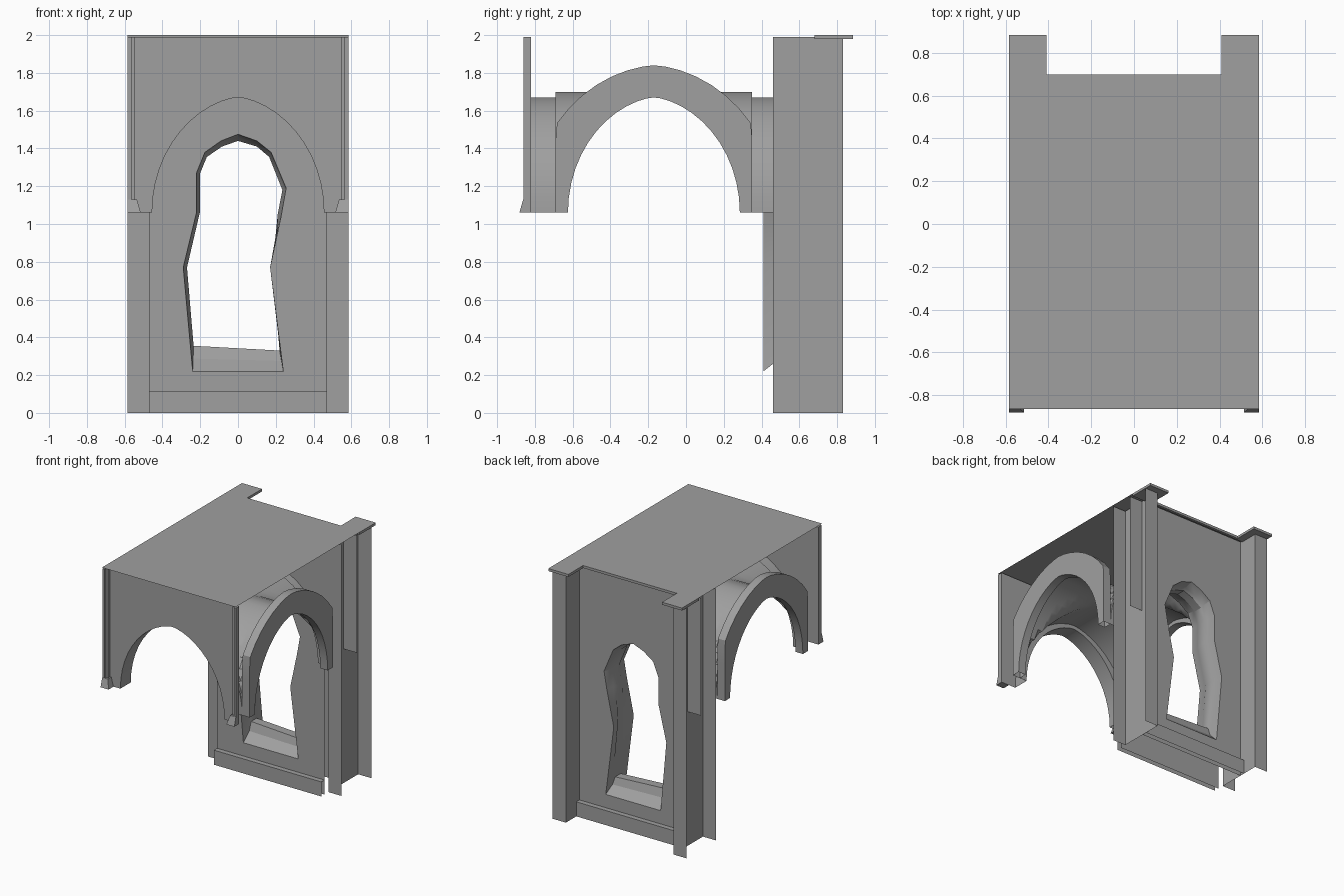
import bpy, bmesh, math
from mathutils import Vector

cube = bpy.data.objects.get("Cube")
if cube:
    bpy.data.objects.remove(cube, do_unlink=True)

stone = bpy.data.materials.new("grey_stone")
stone.use_nodes = True
GREY = (0.35, 0.35, 0.35, 1)
stone.diffuse_color = GREY
stone.node_tree.nodes["Principled BSDF"].inputs["Base Color"].default_value = GREY

SPRING, TOP = 1.06, 1.99      # arch springing and wall top
HALF, EDGE = 0.47, 0.585      # inner bay half width and outer half width
MID = -0.17                   # vault centre along y
STEPS = 12


def finish(name, bm, smooth=False):
    bmesh.ops.remove_doubles(bm, verts=bm.verts, dist=0.0002)
    bmesh.ops.recalc_face_normals(bm, faces=bm.faces)
    mesh = bpy.data.meshes.new(name)
    bm.to_mesh(mesh)
    bm.free()
    mesh.materials.append(stone)
    obj = bpy.data.objects.new(name, mesh)
    bpy.context.collection.objects.link(obj)
    if smooth:
        bpy.ops.object.select_all(action='DESELECT')
        obj.select_set(True)
        bpy.context.view_layer.objects.active = obj
        bpy.ops.object.shade_smooth_by_angle(angle=math.radians(30))
    return obj


def loft(name, loops, closed=False, smooth=True):
    """Skin a row of equal-length loops of 3D points."""
    bm = bmesh.new()
    rows = [[bm.verts.new(p) for p in loop] for loop in loops]
    for a, b in zip(rows, rows[1:]):
        n = len(a)
        for i in range(n if closed else n - 1):
            j = (i + 1) % n
            bm.faces.new((a[i], a[j], b[j], b[i]))
    return finish(name, bm, smooth)


def sheet(name, loops, y):
    """Flat panel facing front or back; later loops are holes."""
    bm = bmesh.new()
    edges = []
    for loop in loops:
        vs = [bm.verts.new((x, y, z)) for x, z in loop]
        edges += [bm.edges.new((vs[i - 1], vs[i])) for i in range(len(vs))]
    bmesh.ops.triangle_fill(bm, edges=edges, use_beauty=True,
                            normal=Vector((0, -1, 0)))
    return finish(name, bm)


def rect(x0, x1, z0, z1):
    return [(x0, z0), (x0, z1), (x1, z1), (x1, z0)]


def block(name, lo, hi, flare=(0, 0)):
    """Box whose bottom may flare inward in x and outward to the front."""
    loops = []
    for z, fx, fy in ((lo[2], *flare), (hi[2], 0, 0)):
        side = 1 if lo[0] > 0 else -1
        x0, x1 = (lo[0] - fx, hi[0]) if side > 0 else (lo[0], hi[0] + fx)
        loops.append([(x0, lo[1] - fy, z), (x1, lo[1] - fy, z),
                      (x1, hi[1], z), (x0, hi[1], z)])
    bm = bmesh.new()
    a, b = [[bm.verts.new(p) for p in l] for l in loops]
    for i in range(4):
        bm.faces.new((a[i - 1], a[i], b[i], b[i - 1]))
    bm.faces.new(a)
    bm.faces.new(b)
    return finish(name, bm)


def arch(a, h, limit=9):
    """Pointed arch, halfway between an ellipse and a two-centred arch."""
    r = (a * a + h * h) / (2 * a)
    right = []
    for i in range(STEPS + 1):
        s = math.sin(math.pi / 2 * i / STEPS)
        x = (a * math.sqrt(max(0, 1 - s * s))
             + math.sqrt(r * r - (s * h) ** 2) - (r - a)) / 2
        right.append((min(x, limit), SPRING + s * h))
    return [(-x, z) for x, z in right] + right[-2::-1]


INNER = arch(0.455, 0.61)
VAULT = arch(0.52, 0.64)
OUTER = arch(0.66, 0.78, 0.52)


def at_y(loop, y):
    return [(x, y, z) for x, z in loop]


def at_x(loop, x):
    return [(x, MID + u, z) for u, z in loop]


# Roof with rear lips over the buttresses
roof = bmesh.new()
outline = [(-EDGE, -0.865), (EDGE, -0.865), (EDGE, 0.885), (0.41, 0.885),
           (0.41, 0.7), (-0.41, 0.7), (-0.41, 0.885), (-EDGE, 0.885)]
roof.faces.new([roof.verts.new((x, y, 2.0)) for x, y in outline])
finish("roof", roof)
block("roof_lip_middle", (-0.41, 0.68, 1.98), (0.41, 0.7, 2.0))
for side, word in ((1, "left"), (-1, "right")):
    x0, x1 = sorted((0.41 * side, EDGE * side))
    block("roof_lip_" + word, (x0, 0.68, 1.98), (x1, 0.885, 2.0))

# Walls pierced by the pointed arch
frame = [(-EDGE, TOP), (-EDGE, SPRING)] + INNER + [(EDGE, SPRING), (EDGE, TOP)]
sheet("front_wall", [frame], -0.82)
sheet("rear_upper_wall", [frame], 0.46)

# Front and rear arch tunnels, stepped out to the vault
loft("front_arch", [at_y(INNER, -0.82), at_y(INNER, -0.69), at_y(VAULT, -0.69)])
loft("rear_arch", [at_y(INNER, 0.46), at_y(INNER, 0.35), at_y(VAULT, 0.35)])

# Groin vault: the higher of two crossing pointed barrels
loft("groin_vault", [[(x, MID + u, max(zx, zu)) for u, zu in VAULT]
                     for x, zx in VAULT])

# Side arches, corner shafts and rear buttress channels
for side, word in ((1, "left"), (-1, "right")):
    def span(a, b):
        return sorted((a * side, b * side))

    e, i = EDGE * side, 0.52 * side
    loft(word + "_side_arch", [at_x(INNER, i), at_x(INNER, e), at_x(OUTER, e),
                               at_x(OUTER, i), at_x(INNER, i)])
    x0, x1 = span(0.545, 0.57)
    block(word + "_inner_shaft", (x0, -0.845, 1.13), (x1, -0.82, TOP))
    x0, x1 = span(0.565, EDGE)
    block(word + "_outer_shaft", (x0, -0.86, 1.13), (x1, -0.82, TOP))
    x0, x1 = span(0.535, EDGE)
    block(word + "_shaft_base", (x0, -0.862, SPRING), (x1, -0.82, 1.13),
          flare=(0.02, 0.02))
    x0, x1 = span(HALF, EDGE)
    sheet(word + "_buttress_front", [rect(x0, x1, 0, SPRING)], 0.46)
    sheet(word + "_buttress_back", [rect(x0, x1, 0, TOP)], 0.83)
    sheet(word + "_upper_link_wall", [rect(x0, x1, SPRING, TOP)], 0.65)
    x = HALF * side
    loft(word + "_buttress_side", [[(x, y, 0), (x, y, TOP)] for y in (0.46, 0.83)],
         smooth=False)

# Irregular window: splayed mouth and narrower throat
mouth = [(-.24, .22), (-.29, .77), (-.22, 1.06), (-.22, 1.27), (-.175, 1.38),
         (-.09, 1.44), (0, 1.475), (.1, 1.44), (.175, 1.38), (.255, 1.19),
         (.23, 1.05), (.17, .77), (.24, .22)]
throat = [(-.235, .355), (-.27, .77), (-.2, 1.07), (-.2, 1.27), (-.165, 1.355),
          (-.085, 1.41), (0, 1.44), (.1, 1.41), (.165, 1.355), (.235, 1.18),
          (.21, 1.05), (.195, .77), (.22, .33)]
step = [((a + c) / 2, (b + d) / 2) for (a, b), (c, d) in zip(mouth, throat)]
loft("window_reveal", [at_y(mouth, 0.41), at_y(step, 0.48), at_y(throat, 0.5),
                       at_y(throat, 0.57), at_y(step, 0.59), at_y(mouth, 0.66)],
     closed=True)
lunette = [(-HALF, 0), (-HALF, SPRING)] + INNER + [(HALF, SPRING), (HALF, 0)]
sheet("window_wall_inside", [lunette, mouth], 0.41)
sheet("window_wall_outside", [rect(-HALF, HALF, 0, TOP), mouth], 0.66)

# Plinths along the foot of the window wall
for name, wall, out in (("inside_plinth", 0.41, 0.37), ("outside_plinth", 0.66, 0.7)):
    loft(name, [[(x, out, 0), (x, out, 0.115), (x, wall, 0.115)]
                for x in (-HALF, HALF)], smooth=False)
